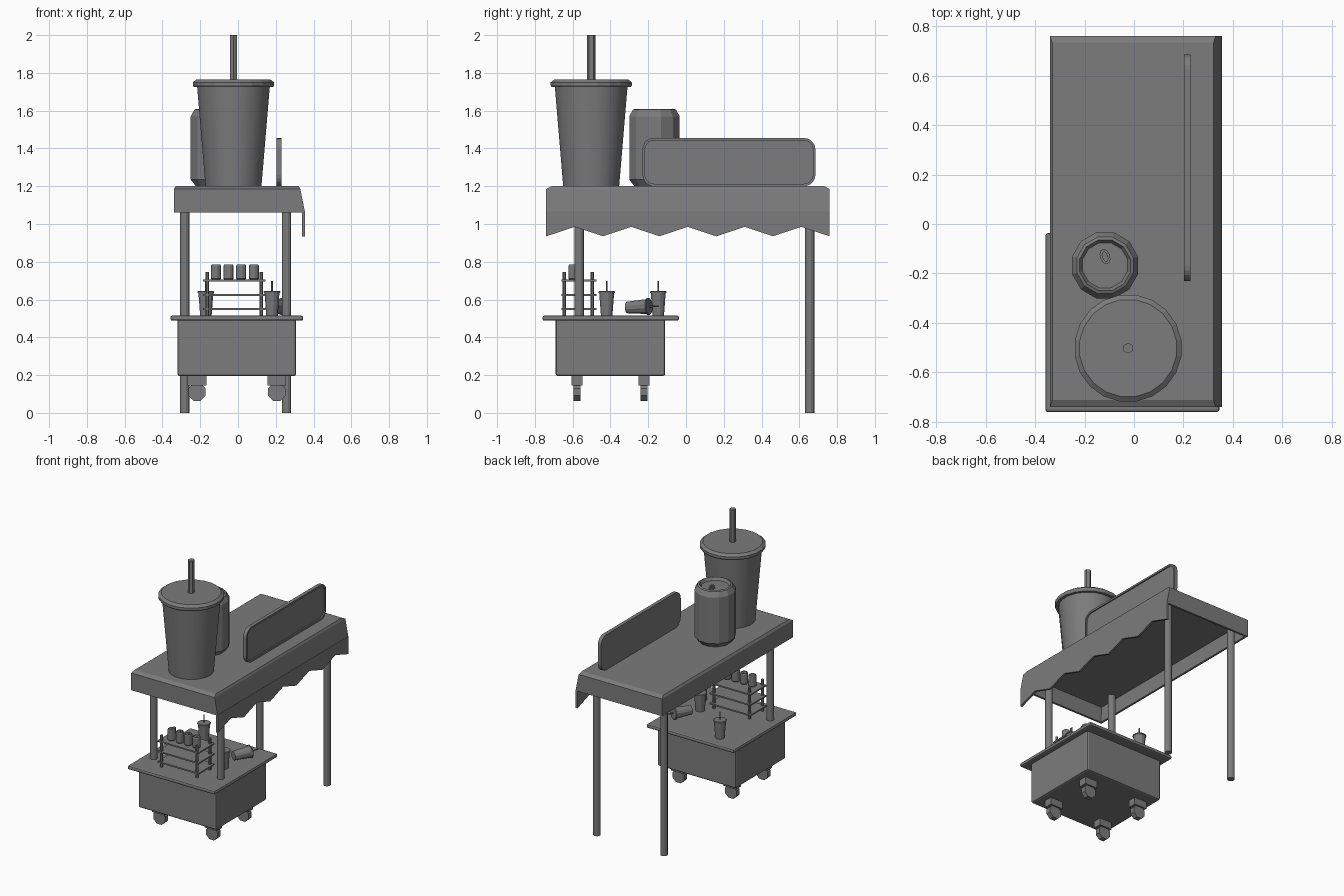
import bpy, bmesh, math
from mathutils import Matrix, Vector

if "Cube" in bpy.data.objects:
    bpy.data.objects.remove(bpy.data.objects["Cube"], do_unlink=True)

GREY = (0.2, 0.2, 0.2, 1)
grey = bpy.data.materials.new("plain_grey")
grey.use_nodes = True
grey.diffuse_color = GREY
grey.node_tree.nodes["Principled BSDF"].inputs["Base Color"].default_value = GREY


def loft(name, rings, matrix=None, smooth=False, closed=False):
    """Skin a list of equal-length point rings; cap the ends unless closed."""
    bm = bmesh.new()
    loops = [[bm.verts.new(p) for p in ring] for ring in rings]
    n = len(loops[0])
    pairs = list(zip(loops, loops[1:]))
    if closed:
        pairs.append((loops[-1], loops[0]))
    else:
        bm.faces.new(loops[0])
        bm.faces.new(loops[-1])
    for a, b in pairs:
        for i in range(n):
            j = (i + 1) % n
            bm.faces.new((a[i], a[j], b[j], b[i]))
    bmesh.ops.recalc_face_normals(bm, faces=bm.faces)
    mesh = bpy.data.meshes.new(name)
    bm.to_mesh(mesh)
    bm.free()
    mesh.materials.append(grey)
    obj = bpy.data.objects.new(name, mesh)
    bpy.context.collection.objects.link(obj)
    if matrix is not None:
        mesh.transform(matrix)
    if smooth:
        bpy.ops.object.select_all(action='DESELECT')
        obj.select_set(True)
        bpy.context.view_layer.objects.active = obj
        bpy.ops.object.shade_smooth_by_angle(angle=math.radians(25))
    return obj


def lathe(name, profile, sides, matrix=None, smooth=False):
    """Turn (radius, height) pairs around z."""
    turn = [2 * math.pi * (i + 0.5) / sides for i in range(sides)]
    rings = [[(r * math.cos(t), r * math.sin(t), z) for t in turn] for r, z in profile]
    return loft(name, rings, matrix, smooth)


def rect(x0, x1, y0, y1, z):
    return [(x0, y0, z), (x1, y0, z), (x1, y1, z), (x0, y1, z)]


def box(name, x0, x1, y0, y1, z0, z1, bevel=0):
    obj = loft(name, [rect(x0, x1, y0, y1, z0), rect(x0, x1, y0, y1, z1)])
    if bevel:
        mod = obj.modifiers.new("rounded_edges", 'BEVEL')
        mod.width = bevel
        mod.segments = 2
    return obj


def pole(name, x, y, z0, z1, r, sides=12):
    return lathe(name, [(r, z0), (r, z1)], sides, Matrix.Translation((x, y, 0)), True)


def cup(name, matrix, sides=20):
    lathe(name + "_body", [(0.15, 0), (0.195, 0.53)], sides, matrix, True)
    lathe(name + "_lid", [(0.213, 0.525), (0.218, 0.535), (0.218, 0.55), (0.198, 0.565)],
          sides, matrix)
    lathe(name + "_straw", [(0.022, 0.56), (0.022, 0.80)], 6, matrix)


def can(name, matrix):
    lathe(name + "_body", [(0.11, 0), (0.138, 0.035), (0.138, 0.37), (0.118, 0.405),
                           (0.106, 0.41), (0.094, 0.39)], 12, matrix)
    # Pull tab: a flat oval ring
    turn = [math.pi * i / 6 for i in range(12)]
    tab = [[(a * math.cos(t), b * math.sin(t), z) for t in turn]
           for a, b, z in ((0.02, 0.032, 0.39), (0.02, 0.032, 0.402),
                           (0.01, 0.02, 0.402), (0.01, 0.02, 0.39))]
    loft(name + "_tab", tab, matrix @ Matrix.Translation((0, 0.035, 0))
         @ Matrix.Rotation(0.35, 4, 'Z'), closed=True)


# Canopy: hollow tray turned upside down, leaning out on one side
loft("canopy_roof", [
    rect(-0.325, 0.315, -0.72, 0.74, 1.17), rect(-0.325, 0.338, -0.725, 0.745, 1.06),
    rect(-0.34, 0.355, -0.74, 0.76, 1.06), rect(-0.34, 0.33, -0.74, 0.76, 1.185),
    rect(-0.33, 0.322, -0.712, 0.733, 1.2)])

# Zigzag valance
teeth = [(-0.74 + 0.15 * i, 0.985 if i % 2 else 0.935) for i in range(11)]
outline = teeth + [(0.76, 1.065), (-0.74, 1.065)]
loft("valance", [[(x, y, z) for y, z in outline] for x in (0.34, 0.356)])

# Poles: front pair stands on the cart, back pair on the ground
for side, x in (("right", -0.282), ("left", 0.257)):
    pole("front_pole_" + side, x, -0.565, 0.5, 1.18, 0.025)
    pole("back_pole_" + side, x, 0.655, 0, 1.18, 0.025)


# Sign board with a recessed panel
def sign_ring(x, inset, radius):
    pts = []
    for k, (y, z) in enumerate(((0.685, 1.455), (-0.23, 1.455), (-0.23, 1.2), (0.685, 1.2))):
        sy, sz = (1, 1, -1, -1)[(k + 1) % 4], (1, 1, -1, -1)[k]
        sy = 1 if y > 0 else -1
        cy, cz = y - sy * (inset + radius), z - sz * (inset + radius)
        for i in range(6):
            t = math.pi / 2 * (k + i / 5)
            pts.append((x, cy + radius * math.cos(t), cz + radius * math.sin(t)))
    return pts


loft("sign_board", [sign_ring(0.203, 0, 0.06), sign_ring(0.229, 0, 0.06),
                    sign_ring(0.229, 0.013, 0.047), sign_ring(0.22, 0.013, 0.047)])

# Large display cup and can on the roof
cup("display_cup", Matrix.Translation((-0.024, -0.502, 1.2)))
can("display_can", Matrix.Translation((-0.117, -0.167, 1.2)))

# Cart
box("cart_body", -0.32, 0.307, -0.69, -0.11, 0.195, 0.5, 0.012)
box("cart_top", -0.358, 0.345, -0.76, -0.037, 0.488, 0.515, 0.01)

# Casters
for x in (-0.217, 0.205):
    for y in (-0.577, -0.222):
        box("caster_mount", x - 0.05, x + 0.05, y - 0.03, y + 0.03, 0.145, 0.2)
        lathe("caster_wheel", [(0.05, -0.018), (0.05, 0.018)], 8,
              Matrix.Translation((x, y, 0.11)) @ Matrix.Rotation(math.pi / 2, 4, 'X'))

# Rack with three shelves and a row of small cans
for x in (-0.163, 0.122):
    for y in (-0.645, -0.497):
        pole("rack_post", x, y, 0.51, 0.745, 0.01, 8)
for z in (0.55, 0.625, 0.7):
    box("rack_shelf", -0.185, 0.145, -0.658, -0.475, z - 0.005, z + 0.005)
for i in range(4):
    can("small_can", Matrix.Translation((-0.117 + 0.067 * i, -0.595, 0.704))
        @ Matrix.Scale(0.2, 4))

# Small cups: two standing, one lying down
small = Matrix.Diagonal((0.21, 0.21, 0.23, 1))
for x, y in ((-0.17, -0.147), (0.18, -0.42)):
    cup("small_cup", Matrix.Translation((x, y, 0.515)) @ small, 12)
lean = Vector((0.45, 0.88, 0.04)).to_track_quat('Z', 'Y').to_matrix().to_4x4()
cup("fallen_cup", Matrix.Translation((0.18, -0.31, 0.558)) @ lean @ small, 12)
